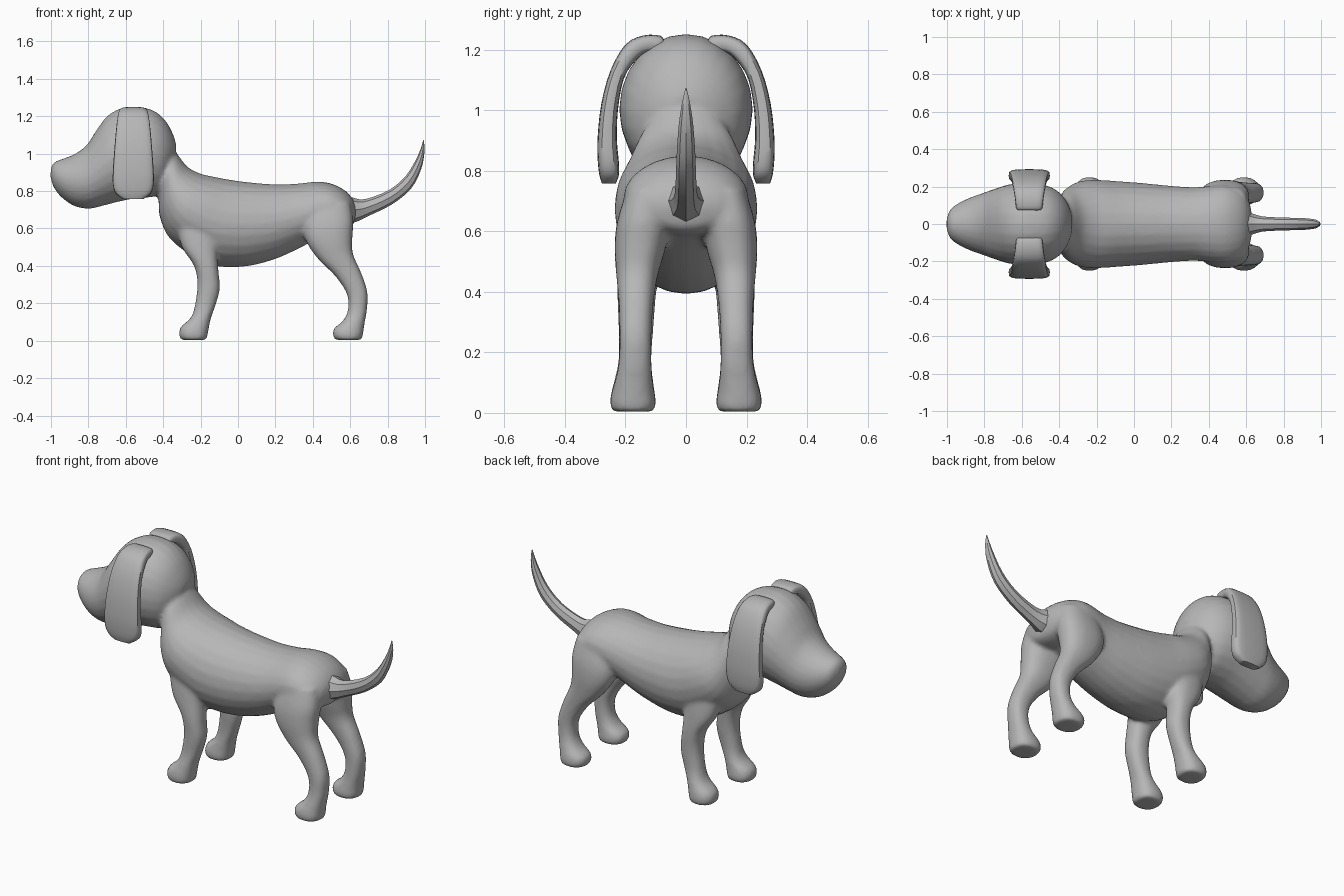
import bpy, bmesh, math

gray = bpy.data.materials.new("soft gray")
gray.diffuse_color = (0.47, 0.47, 0.47, 1)


def spline(rows, sub):
    """Catmull-Rom interpolation between the given section rows."""
    out = []
    for i in range(len(rows) - 1):
        p0, p1 = rows[max(i - 1, 0)], rows[i]
        p2, p3 = rows[i + 1], rows[min(i + 2, len(rows) - 1)]
        for k in range(sub):
            t = k / sub
            out.append([0.5 * (2 * b + (c - a) * t + (2 * a - 5 * b + 4 * c - d) * t * t
                               + (3 * b - a - 3 * c + d) * t ** 3)
                        for a, b, c, d in zip(p0, p1, p2, p3)])
    return out + [list(rows[-1])]


def loft(bm, rows, sides=24, sub=4, power=1.0, swap=False, side=1):
    """Skin sections given as edge point A, edge point B, offset and half width."""
    rings = []
    for ax, az, bx, bz, off, w in spline(rows, sub):
        ring = []
        for i in range(sides):
            t = 2 * math.pi * i / sides
            c, s = math.cos(t), math.sin(t)
            c = math.copysign(abs(c) ** power, c)
            s = math.copysign(abs(s) ** power, s)
            x = (ax + bx) / 2 + (ax - bx) / 2 * c
            z = (az + bz) / 2 + (az - bz) / 2 * c
            y = off + w * s
            if swap:
                x, y = y, x
            ring.append(bm.verts.new((x, y * side, z)))
        rings.append(ring)
    faces = [bm.faces.new(rings[0]), bm.faces.new(rings[-1])]
    for r, q in zip(rings, rings[1:]):
        for i in range(sides):
            j = (i + 1) % sides
            faces.append(bm.faces.new((r[i], r[j], q[j], q[i])))
    bmesh.ops.recalc_face_normals(bm, faces=faces)


def finish(name, bm, angle):
    mesh = bpy.data.meshes.new(name)
    bm.to_mesh(mesh)
    bm.free()
    ob = bpy.data.objects.new(name, mesh)
    bpy.context.collection.objects.link(ob)
    mesh.materials.append(gray)
    bpy.ops.object.select_all(action='DESELECT')
    ob.select_set(True)
    bpy.context.view_layer.objects.active = ob
    bpy.ops.object.shade_smooth_by_angle(angle=math.radians(angle))
    return ob


# Sections: A x, A z, B x, B z, side offset, half width
torso = [
    (-.37, 1.06, -.50, .86, 0, .10), (-.325, 1.00, -.43, .77, 0, .155),
    (-.27, .93, -.42, .67, 0, .195), (-.20, .893, -.375, .56, 0, .228),
    (-.13, .877, -.28, .475, 0, .236), (-.05, .862, -.15, .405, 0, .23),
    (.05, .848, .02, .395, 0, .22), (.20, .836, .18, .43, 0, .205),
    (.32, .84, .32, .49, 0, .197), (.42, .85, .43, .55, 0, .205),
    (.50, .84, .50, .58, 0, .205), (.57, .805, .57, .59, 0, .18),
    (.615, .755, .61, .61, 0, .13), (.632, .70, .625, .65, 0, .06)]

head = [
    (-.999, .93, -1.003, .875, 0, .03), (-.978, .957, -.985, .82, 0, .078),
    (-.93, .975, -.945, .768, 0, .112), (-.87, 1.0, -.88, .722, 0, .142),
    (-.81, 1.045, -.80, .705, 0, .167), (-.76, 1.12, -.72, .722, 0, .19),
    (-.70, 1.20, -.65, .74, 0, .21), (-.62, 1.245, -.58, .755, 0, .22),
    (-.53, 1.25, -.51, .763, 0, .217), (-.45, 1.23, -.45, .77, 0, .20),
    (-.39, 1.18, -.40, .80, 0, .165), (-.35, 1.11, -.36, .88, 0, .11),
    (-.33, 1.05, -.335, .98, 0, .05)]

front_leg = [
    (-.33, .62, -.10, .66, .14, .07), (-.30, .50, -.11, .50, .155, .068),
    (-.235, .40, -.105, .38, .163, .064), (-.217, .30, -.097, .28, .165, .058),
    (-.232, .18, -.12, .19, .168, .054), (-.255, .12, -.145, .12, .172, .062),
    (-.305, .075, -.157, .06, .175, .072), (-.315, .035, -.163, .03, .175, .076),
    (-.305, .004, -.168, .004, .175, .068)]

rear_leg = [
    (.38, .74, .60, .74, .12, .075), (.35, .62, .617, .64, .14, .088),
    (.365, .53, .612, .55, .152, .084), (.43, .435, .615, .465, .162, .068),
    (.52, .345, .66, .36, .165, .057), (.582, .25, .692, .26, .167, .053),
    (.588, .165, .69, .17, .168, .054), (.56, .105, .68, .11, .172, .062),
    (.513, .065, .672, .06, .175, .072), (.507, .03, .668, .03, .175, .076),
    (.52, .004, .66, .004, .175, .068)]

ear = [
    (.072, 1.23, .08, 1.205, -.56, .062), (.085, 1.246, .09, 1.19, -.56, .070),
    (.14, 1.247, .13, 1.19, -.56, .076), (.20, 1.217, .165, 1.165, -.56, .084),
    (.25, 1.13, .205, 1.105, -.56, .093), (.28, 1.02, .225, 1.0, -.56, .102),
    (.292, .91, .228, .90, -.56, .109), (.292, .84, .222, .83, -.56, .109),
    (.287, .79, .222, .785, -.56, .094), (.278, .758, .232, .758, -.56, .055)]

tail = [
    (.56, .78, .56, .62, 0, .085), (.615, .765, .63, .635, 0, .06),
    (.68, .757, .70, .668, 0, .040), (.81, .807, .82, .727, 0, .034),
    (.90, .885, .925, .812, 0, .031), (.957, .98, .98, .92, 0, .024),
    (.981, 1.04, .997, 1.01, 0, .013), (.990, 1.073, .994, 1.07, 0, .002)]

# Head, torso and legs fused into one smooth skin
bm = bmesh.new()
loft(bm, torso)
loft(bm, head)
for side in (1, -1):
    loft(bm, front_leg, power=.85, side=side)
    loft(bm, rear_leg, power=.85, side=side)
body = finish("head_body_and_legs", bm, 60)
remesh = body.modifiers.new("fuse", 'REMESH')
remesh.mode = 'VOXEL'
remesh.voxel_size = 0.011
remesh.use_smooth_shade = True
soften = body.modifiers.new("soften", 'SMOOTH')
soften.factor = 0.5
soften.iterations = 7
for m in ("fuse", "soften"):
    bpy.ops.object.modifier_apply(modifier=m)
if not body.data.materials:
    body.data.materials.append(gray)

# Hanging ears
for side, name in ((1, "left_ear"), (-1, "right_ear")):
    bm = bmesh.new()
    loft(bm, ear, sides=20, sub=3, power=.55, swap=True, side=side)
    finish(name, bm, 40)

# Faceted upturned tail
bm = bmesh.new()
loft(bm, tail, sides=8, sub=3)
finish("tail", bm, 35)
